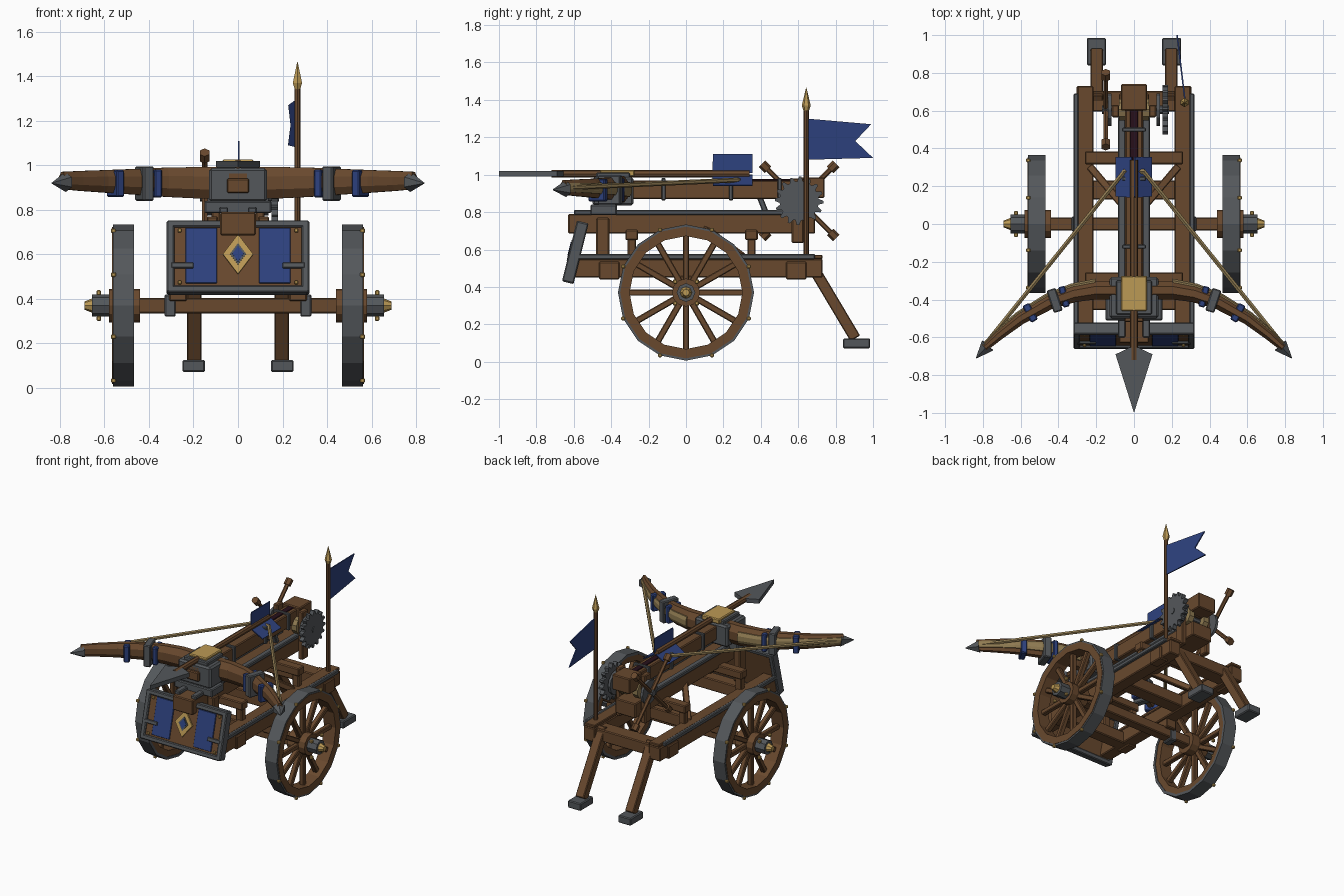
import bpy, bmesh, math
from mathutils import Vector, Matrix

if "Cube" in bpy.data.objects:
    bpy.data.objects.remove(bpy.data.objects["Cube"])

def mat(name, c):
    m = bpy.data.materials.new(name)
    m.diffuse_color = (*c, 1)
    m.use_nodes = True
    m.node_tree.nodes["Principled BSDF"].inputs["Base Color"].default_value = m.diffuse_color
    return m

WOOD = mat("brown wood", (0.14, 0.066, 0.027))
IRON = mat("grey iron", (0.088, 0.096, 0.104))
GOLD = mat("gold", (0.50, 0.32, 0.09))
BLUE = mat("blue cloth", (0.027, 0.054, 0.21))
ROPE = mat("tan rope", (0.28, 0.20, 0.085))
DARK = mat("dark maroon", (0.02, 0.005, 0.011))

def finish(name, bm, m, bevel=0):
    bmesh.ops.recalc_face_normals(bm, faces=bm.faces)
    me = bpy.data.meshes.new(name)
    bm.to_mesh(me)
    bm.free()
    me.materials.append(m)
    o = bpy.data.objects.new(name, me)
    bpy.context.collection.objects.link(o)
    if bevel:
        b = o.modifiers.new("bevel", 'BEVEL')
        b.width, b.segments = bevel, 1
    return o

def box(name, c, s, m, rx=0, rz=0, bevel=0.006):
    bm = bmesh.new()
    M = Matrix.Translation(c) @ Matrix.Rotation(rz, 4, 'Z') @ Matrix.Rotation(rx, 4, 'X') @ Matrix.Diagonal((*s, 1))
    bmesh.ops.create_cube(bm, size=1, matrix=M)
    return finish(name, bm, m, min(bevel, min(s) * 0.2))

def span(name, x, y, z, m, bevel=0.006):
    """Box given by its limits on each axis."""
    return box(name, [sum(a) / 2 for a in (x, y, z)], [abs(a[1] - a[0]) for a in (x, y, z)], m, bevel=bevel)

def aim(p, q):
    d = Vector(q) - Vector(p)
    return Matrix.Translation((Vector(p) + Vector(q)) / 2) @ d.to_track_quat('Z', 'Y').to_matrix().to_4x4(), d.length

def beam(name, p, q, w, h, m):
    M, L = aim(p, q)
    bm = bmesh.new()
    bmesh.ops.create_cube(bm, size=1, matrix=M @ Matrix.Diagonal((w, h, L, 1)))
    return finish(name, bm, m, 0.005)

def cyl(name, p, q, r, m, r2=None, n=8):
    M, L = aim(p, q)
    bm = bmesh.new()
    bmesh.ops.create_cone(bm, cap_ends=True, segments=n, radius1=r, radius2=r if r2 is None else r2, depth=L, matrix=M)
    return finish(name, bm, m)

def loft(name, rings, m, closed=False):
    bm = bmesh.new()
    R = [[bm.verts.new(p) for p in ring] for ring in rings]
    k = len(R[0])
    for a, b in zip(R, R[1:] + R[:1] if closed else R[1:]):
        for i in range(k):
            bm.faces.new((a[i], a[(i + 1) % k], b[(i + 1) % k], b[i]))
    if not closed:
        bm.faces.new(R[0])
        bm.faces.new(R[-1])
    return finish(name, bm, m)

def prism(name, pts, vec, m):
    v = Vector(vec)
    return loft(name, [[Vector(p) for p in pts], [Vector(p) + v for p in pts]], m)

def ring_x(name, x0, x1, r0, r1, cy, cz, n, m):
    """Polygonal ring around an axis along x."""
    rings = []
    for i in range(n):
        a = math.tau * i / n
        rings.append([(x, cy + r * math.sin(a), cz + r * math.cos(a)) for x, r in ((x0, r0), (x0, r1), (x1, r1), (x1, r0))])
    return loft(name, rings, m, True)

# Wheels
WZ = 0.37
for s in (-1, 1):
    ring_x("wheel_tyre", s * 0.468, s * 0.562, 0.345, 0.364, 0, WZ, 16, IRON)
    ring_x("wheel_rim", s * 0.472, s * 0.565, 0.302, 0.352, 0, WZ, 16, WOOD)
    cyl("wheel_hub", (s * 0.44, 0, WZ), (s * 0.58, 0, WZ), 0.075, WOOD, n=12)
    cyl("hub_collar", (s * 0.57, 0, WZ), (s * 0.655, 0, WZ), 0.05, IRON, n=8)
    cyl("hub_cap", (s * 0.65, 0, WZ), (s * 0.69, 0, WZ), 0.034, GOLD, 0.018)
    for i in range(12):
        a = math.tau * i / 12
        d = Vector((0, math.sin(a), math.cos(a)))
        c = Vector((s * 0.515, 0, WZ))
        beam("wheel_spoke", c + d * 0.06, c + d * 0.315, 0.034, 0.034, WOOD)
    for i in range(8):
        a = math.tau * (i + 0.5) / 8
        box("tyre_stud", (s * 0.56, 0.364 * math.sin(a), WZ + 0.364 * math.cos(a)), (0.022, 0.02, 0.02), GOLD)
    for i in range(4):
        a = math.tau * (i + 0.5) / 4
        box("hub_stud", (s * 0.625, 0.082 * math.sin(a), WZ + 0.082 * math.cos(a)), (0.02, 0.022, 0.022), GOLD)
    # Axle fittings
    span("axle_band", (s * 0.28, s * 0.33), (-0.04, 0.04), (0.32, 0.42), IRON)
    span("axle_bolster", (s * 0.23, s * 0.31), (-0.06, 0.06), (0.39, 0.46), WOOD)
    # Lower frame rails
    span("frame_rail", (s * 0.215, s * 0.305), (-0.6, 0.73), (0.45, 0.55), WOOD)
    span("rail_strap", (s * 0.295, s * 0.32), (-0.58, 0.69), (0.548, 0.576), IRON)
    span("rail_cap", (s * 0.215, s * 0.298), (-0.57, 0.73), (0.55, 0.572), WOOD)
    for y in (-0.41, 0.59):
        span("crossbeam_end", (s * 0.25, s * 0.318), (y - 0.055, y + 0.055), (0.44, 0.535), WOOD)
    # Posts and struts under the stock
    for y in (-0.29, 0.35):
        span("support_post", (s * 0.2, s * 0.25), (y - 0.022, y + 0.022), (0.56, 0.67), WOOD)
    span("front_post", (s * 0.09, s * 0.14), (-0.48, -0.41), (0.54, 0.77), WOOD)
    beam("diagonal_strut", (s * 0.23, 0.3, 0.56), (s * 0.06, 0.1, 0.71), 0.04, 0.04, WOOD)
    # Rear legs
    beam("rear_leg", (s * 0.197, 0.655, 0.545), (s * 0.197, 0.905, 0.125), 0.065, 0.06, WOOD)
    span("leg_foot", (s * 0.148, s * 0.25), (0.84, 0.985), (0.072, 0.125), IRON)
    # Stock edge straps and winch cheeks
    span("stock_strap", (s * 0.045, s * 0.085), (-0.6, 0.58), (0.785, 0.812), IRON)
    span("winch_cheek", (s * 0.08, s * 0.118), (0.565, 0.63), (0.635, 0.98), WOOD)
    cyl("drum_flange", (s * 0.12, 0.605, 0.86), (s * 0.138, 0.605, 0.86), 0.085, IRON, n=12)
    cyl("rope_coil", (s * 0.04, 0.605, 0.86), (s * 0.08, 0.605, 0.86), 0.06, ROPE, n=10)

span("axle", (-0.46, 0.46), (-0.035, 0.035), (0.335, 0.405), WOOD)
for y, w, z in ((-0.41, 0.09, 0.49), (0.18, 0.1, 0.5), (0.65, 0.11, 0.5)):
    box("lower_crossbeam", (0, y, z), (0.46, w, 0.085), WOOD)
for y in (-0.29, 0.35):
    box("upper_crossbeam", (0, y, 0.678), (0.52, 0.068, 0.056), WOOD)

# Stock and slider
span("stock", (-0.08, 0.08), (-0.63, 0.69), (0.685, 0.79), WOOD)
span("slider", (-0.047, 0.047), (-0.5, 0.64), (0.87, 0.97), WOOD)
span("slider_groove", (-0.02, 0.02), (0.27, 0.61), (0.968, 0.976), DARK)
span("slider_end_block", (-0.07, 0.07), (0.6, 0.74), (0.875, 0.985), WOOD)
for y in (-0.12, 0.24, 0.5):
    box("slider_band", (0, y, 0.922), (0.125, 0.022, 0.12), IRON)
beam("pawl_brace", (0, 0.43, 0.79), (0, 0.39, 0.89), 0.04, 0.03, IRON)

# Winch: axle, gear and hand spokes
cyl("winch_axle", (-0.17, 0.605, 0.86), (0.185, 0.605, 0.86), 0.022, IRON)
gear = []
for i in range(64):
    a, r = math.tau * i / 64, 0.13 if i % 4 < 2 else 0.105
    gear.append((0.15, 0.605 + r * math.sin(a), 0.86 + r * math.cos(a)))
prism("winch_gear", gear, (0.03, 0, 0), IRON)
for i in range(4):
    a = math.tau * (i + 0.5) / 4
    d = Vector((0, math.sin(a), math.cos(a)))
    c = Vector((-0.15, 0.605, 0.86))
    cyl("winch_spoke", c, c + d * 0.25, 0.014, WOOD, n=6)
    cyl("spoke_knob", c + d * 0.235, c + d * 0.28, 0.025, WOOD, n=6)

# Bow mount
span("mount_base", (-0.15, 0.15), (-0.51, -0.37), (0.785, 0.84), IRON)
span("mount_block", (-0.13, 0.13), (-0.5, -0.28), (0.835, 0.988), IRON, 0.012)
span("mount_top", (-0.095, 0.095), (-0.48, -0.3), (0.98, 1.012), IRON)
span("mount_gold_plate", (-0.07, 0.07), (-0.46, -0.275), (0.99, 1.026), GOLD)
span("mount_peg", (-0.05, 0.05), (-0.52, -0.49), (0.875, 0.94), WOOD)

# Bow arms: path stations (x, y, half depth, half height)
path = [(0.05, -0.352, 0.052, 0.074), (0.2, -0.35, 0.05, 0.072), (0.32, -0.37, 0.046, 0.068), (0.45, -0.415, 0.04, 0.06),
        (0.6, -0.5, 0.033, 0.052), (0.71, -0.585, 0.027, 0.046), (0.79, -0.655, 0.02, 0.04)]

def frame(i):
    a, b = path[max(i - 1, 0)], path[min(i + 1, len(path) - 1)]
    t = Vector((b[0] - a[0], b[1] - a[1])).normalized()
    return t, Vector((-t.y, t.x))

def bow_ring(i, s, off, kd, kh, n=8):
    x, y, d, h = path[i]
    nrm = frame(i)[1]
    out = []
    for j in range(n):
        a = math.tau * (j + 0.5) / n
        u = off * d + kd * d * math.cos(a)
        out.append((s * (x + nrm.x * u), y + nrm.y * u, 0.92 + 0.012 * i / 6 + kh * h * math.sin(a)))
    return out

for s in (-1, 1):
    loft("bow_arm", [bow_ring(i, s, 0, 1.05, 1.05) for i in range(7)], WOOD)
    loft("bow_sinew_backing", [bow_ring(i, s, 0.85, 0.4, 0.6) for i in range(1, 7)], ROPE)
    cyl("bow_tip", (s * 0.775, -0.643, 0.925), (s * 0.835, -0.71, 0.92), 0.045, IRON, 0.003, 6)
    for x, y, w, d, h, rz, m in ((0.42, -0.405, 0.05, 0.125, 0.155, -0.32, IRON), (0.37, -0.385, 0.035, 0.112, 0.125, -0.25, BLUE),
                                 (0.55, -0.47, 0.04, 0.1, 0.12, -0.5, BLUE)):
        box("bow_band", (s * x, y, 0.918), (w, d, h), m, rz=s * rz)
    cyl("bowstring", (s * 0.79, -0.64, 0.93), (s * 0.05, 0.28, 0.972), 0.013, ROPE, n=6)
cyl("bowstring_middle", (-0.055, 0.278, 0.972), (0.055, 0.278, 0.972), 0.014, ROPE, n=6)

# Bolt with blade and three fins
cyl("bolt_shaft", (0, -0.72, 1.005), (0, 0.34, 1.005), 0.021, WOOD)
prism("bolt_head", [(0, -1.0, 0.99), (0.098, -0.69, 0.99), (0.025, -0.655, 0.99), (-0.025, -0.655, 0.99), (-0.098, -0.69, 0.99)], (0, 0, 0.03), IRON)
for a in (0, 120, 240):
    dx, dz = math.sin(math.radians(a)), math.cos(math.radians(a))
    pts = [(dx * r, y, 1.0 + dz * r) for r, y in ((0.01, 0.14), (0.11, 0.145), (0.11, 0.355), (0.01, 0.355))]
    prism("bolt_fin", pts, (dz * 0.007, 0, -dx * 0.007), BLUE)

# Front shield, built flat in local axes then tilted back
T = Matrix.Translation((0, -0.592, 0.585)) @ Matrix.Rotation(math.radians(-14), 4, 'X')
def on_shield(o):
    o.matrix_world = T
on_shield(span("shield_board", (-0.3, 0.3), (-0.018, 0.024), (-0.15, 0.15), WOOD))
for s in (-1, 1):
    on_shield(span("shield_frame_side", (s * 0.285, s * 0.32), (-0.032, 0.032), (-0.165, 0.165), IRON))
    on_shield(span("shield_frame_edge", (-0.315, 0.315), (-0.032, 0.032), (s * 0.135, s * 0.167), IRON))
    on_shield(span("shield_blue_panel", (s * 0.095, s * 0.235), (-0.025, -0.015), (-0.123, 0.133), BLUE))
    on_shield(span("shield_strap", (s * 0.2, s * 0.3), (-0.034, -0.02), (-0.055, -0.03), IRON))
    for z in (-0.12, 0.12):
        on_shield(box("shield_rivet", (s * 0.262, -0.022, z), (0.016, 0.014, 0.016), GOLD))
for nm, w, h, y, m in (("shield_diamond", 0.068, 0.092, -0.03, GOLD), ("shield_diamond_inset", 0.036, 0.05, -0.034, IRON),
                       ("shield_diamond_core", 0.026, 0.037, -0.037, BLUE)):
    on_shield(prism(nm, [(0, y, 0.01 + h), (w, y, 0.01), (0, y, 0.01 - h), (-w, y, 0.01)], (0, 0.015, 0), m))

# Flag and pole
cyl("flag_pole", (0.267, 0.643, 0.56), (0.267, 0.643, 1.36), 0.014, WOOD)
cyl("pole_tip_base", (0.267, 0.643, 1.335), (0.267, 0.643, 1.37), 0.012, GOLD, 0.024, 6)
cyl("pole_tip", (0.267, 0.643, 1.37), (0.267, 0.643, 1.465), 0.024, GOLD, 0.001, 6)
flag = [(0.645, 1.3), (0.99, 1.27), (0.905, 1.18), (1.0, 1.09), (0.645, 1.08)]
prism("flag", [(0.267 - 0.12 * (y - 0.645), y, z) for y, z in flag], (0.008, 0, 0), BLUE)
